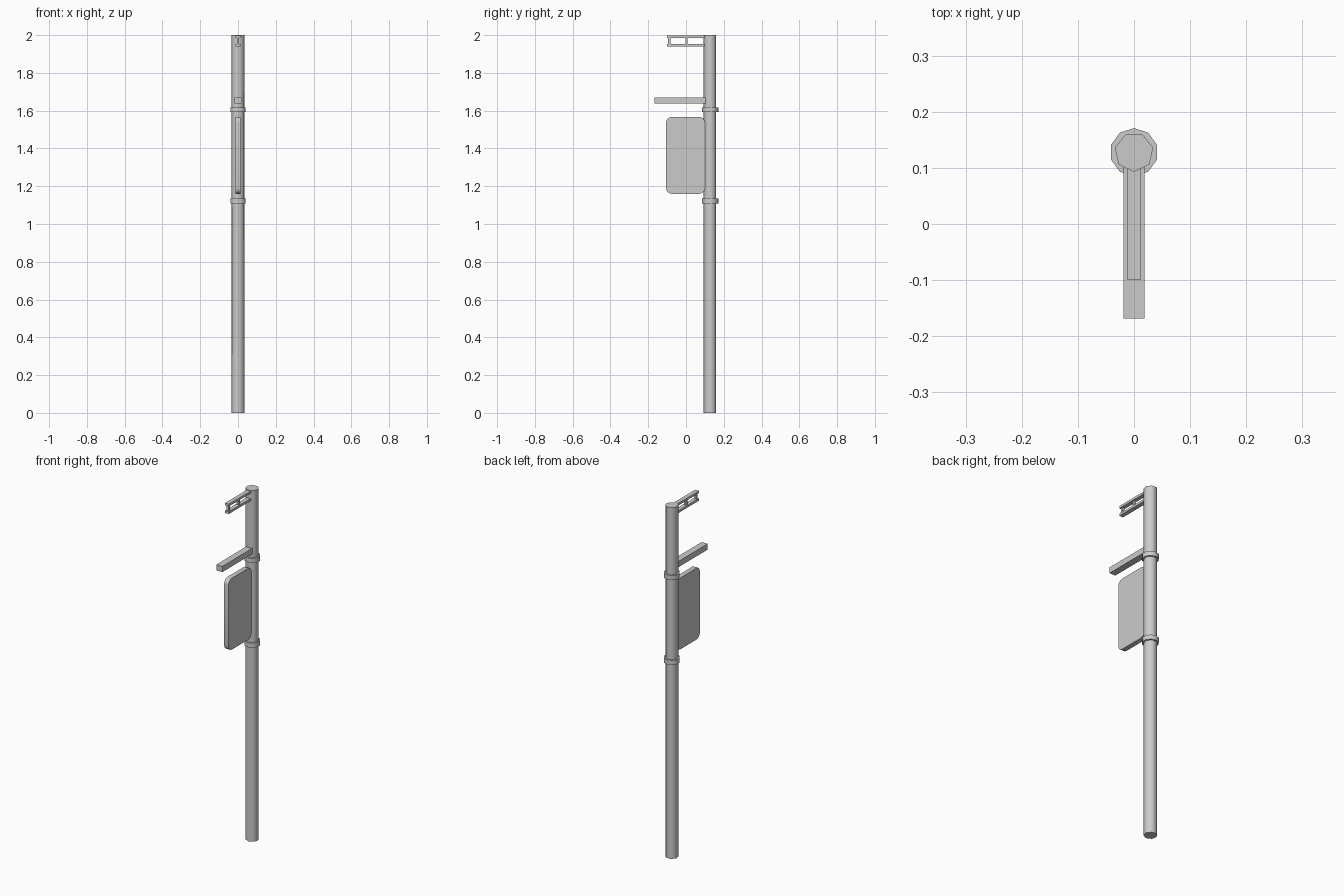
import bpy, bmesh, math

if "Cube" in bpy.data.objects:
    bpy.data.objects.remove(bpy.data.objects["Cube"])

POLE_Y = 0.128


def prism(name, sides, radius, z0, z1, y, turn):
    """Smooth-sided low-poly upright cylinder; turn = angle of first corner."""
    bm = bmesh.new()
    ring = [bm.verts.new((radius * math.cos(turn + 2 * math.pi * i / sides),
                          y + radius * math.sin(turn + 2 * math.pi * i / sides), z0))
            for i in range(sides)]
    base = bm.faces.new(ring)
    return extrude_finish(bm, base, (0, 0, z1 - z0), name, 60)


def extrude_finish(bm, face, vec, name, angle):
    ext = bmesh.ops.extrude_face_region(bm, geom=[face], use_keep_orig=True)
    bmesh.ops.translate(bm, vec=vec,
                        verts=[v for v in ext["geom"] if isinstance(v, bmesh.types.BMVert)])
    bmesh.ops.recalc_face_normals(bm, faces=bm.faces)
    mesh = bpy.data.meshes.new(name)
    bm.to_mesh(mesh)
    bm.free()
    obj = bpy.data.objects.new(name, mesh)
    bpy.context.collection.objects.link(obj)
    bpy.ops.object.select_all(action='DESELECT')
    obj.select_set(True)
    bpy.context.view_layer.objects.active = obj
    bpy.ops.object.shade_smooth_by_angle(angle=math.radians(angle))
    return obj


def box(name, half_x, y0, y1, z0, z1):
    bpy.ops.mesh.primitive_cube_add(size=1, location=(0, (y0 + y1) / 2, (z0 + z1) / 2))
    obj = bpy.context.object
    obj.name = name
    obj.scale = (2 * half_x, y1 - y0, z1 - z0)
    bpy.ops.object.transform_apply(location=False, rotation=False, scale=True)
    return obj


def rounded_panel(name, half_x, y0, y1, z0, z1, r, steps=4):
    bm = bmesh.new()
    verts = []
    corners = [(y1 - r, z1 - r), (y0 + r, z1 - r), (y0 + r, z0 + r), (y1 - r, z0 + r)]
    for k, (cy, cz) in enumerate(corners):
        for i in range(steps + 1):
            a = math.pi / 2 * (k + i / steps)
            verts.append(bm.verts.new((-half_x, cy + r * math.cos(a), cz + r * math.sin(a))))
    return extrude_finish(bm, bm.faces.new(verts), (2 * half_x, 0, 0), name, 30)


# Seven-sided post
prism("post", 7, 0.035, 0, 2, POLE_Y, -math.pi / 2)

# Clamp collars above and below the sign
for name, z in (("lower_collar", 1.122), ("upper_collar", 1.605)):
    prism(name, 10, 0.043, z - 0.013, z + 0.013, POLE_Y, math.pi / 2)

# Sign panel with rounded corners
rounded_panel("sign_panel", 0.014, -0.105, 0.1, 1.16, 1.567, 0.03)

# Square arm above the sign
box("side_arm", 0.019, -0.168, 0.103, 1.638, 1.671)

# Top bracket: two rails joined by short uprights
for name, z in (("top_rail", 1.984), ("bottom_rail", 1.941)):
    box(name, 0.012, -0.1, 0.103, z, z + 0.013)
for i, y in enumerate((-0.088, 0.003)):
    box(f"rail_upright_{i + 1}", 0.006, y - 0.006, y + 0.006, 1.95, 1.988)
